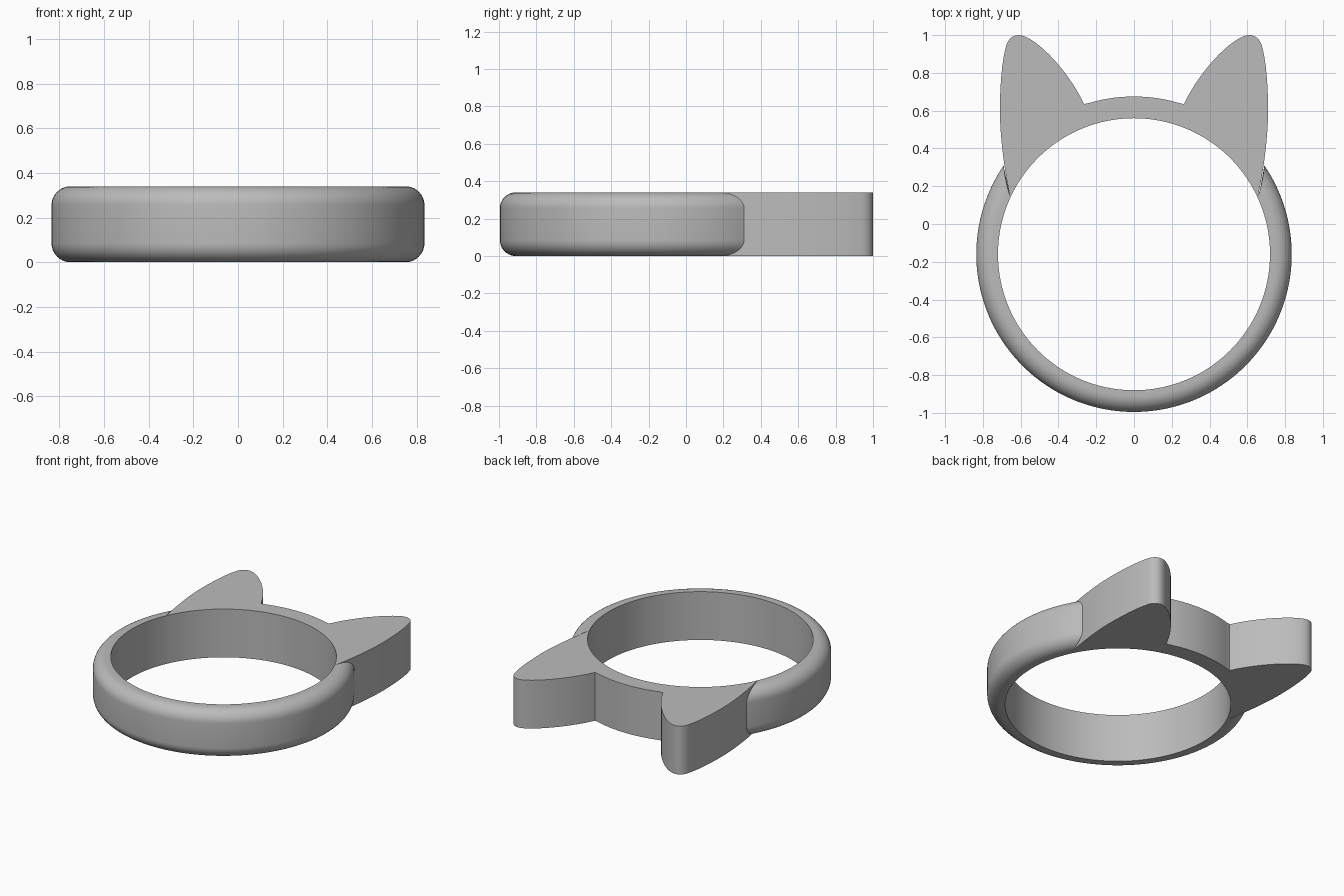
import bpy, bmesh, math
from mathutils import Vector
from mathutils.geometry import interpolate_bezier

cube = bpy.data.objects.get("Cube")
if cube:
    bpy.data.objects.remove(cube, do_unlink=True)

HEIGHT, INNER, OUTER, FILLET, CENTRE_Y = 0.34, 0.72, 0.835, 0.085, -0.16
IN_ANGLE, OUT_ANGLE = math.radians(24.6), math.radians(34.3)  # where ears meet the band

grey = bpy.data.materials.new("grey_metal")
grey.use_nodes = True
colour = (0.5, 0.5, 0.5, 1)
grey.diffuse_color = colour
grey.node_tree.nodes["Principled BSDF"].inputs["Base Color"].default_value = colour


def polar(r, a, z=0.0):
    return Vector((r * math.cos(a), CENTRE_Y + r * math.sin(a), z))


def finish(bm, name):
    bmesh.ops.recalc_face_normals(bm, faces=bm.faces)
    mesh = bpy.data.meshes.new(name)
    bm.to_mesh(mesh)
    bm.free()
    mesh.materials.append(grey)
    obj = bpy.data.objects.new(name, mesh)
    bpy.context.collection.objects.link(obj)
    bpy.ops.object.select_all(action='DESELECT')
    obj.select_set(True)
    bpy.context.view_layer.objects.active = obj
    bpy.ops.object.shade_smooth_by_angle(angle=math.radians(30))
    return obj


# Front band: rounded profile swept round the front, ending on the slanted ear edge
profile = [(INNER, 0), (INNER, HEIGHT)]
for mid_z, start in ((HEIGHT - FILLET, 90), (FILLET, 0)):
    for i in range(11):
        a = math.radians(start - 9 * i)
        profile.append((OUTER - FILLET + FILLET * math.cos(a), mid_z + FILLET * math.sin(a)))

bm = bmesh.new()
STEPS = 96
rows = []
for i in range(STEPS + 1):
    row = []
    for r, z in profile:
        end = IN_ANGLE + (OUT_ANGLE - IN_ANGLE) * (r - INNER) / (OUTER - INNER)
        a = end - (math.pi + 2 * end) * i / STEPS
        row.append(bm.verts.new(polar(r, a, z)))
    rows.append(row)
n = len(profile)
for a, b in zip(rows, rows[1:]):
    for j in range(n):
        bm.faces.new((a[j], a[(j + 1) % n], b[(j + 1) % n], b[j]))
bm.faces.new(rows[0])
bm.faces.new(rows[-1])
finish(bm, "front_band")

# Ear outline: outer side, rounded tip, inner side down to the back of the ring
ear_curves = [
    ((0.655, 0.14), (0.69, 0.30), (0.71, 0.48), (0.71, 0.60)),
    ((0.71, 0.60), (0.71, 0.72), (0.70, 0.86), (0.68, 0.93)),
    ((0.68, 0.93), (0.672, 0.975), (0.645, 1.0), (0.61, 1.0)),
    ((0.61, 1.0), (0.53, 1.0), (0.35, 0.82), (0.265, 0.635)),
]
ear = []
for c in ear_curves:
    ear += interpolate_bezier(*[Vector((x, y, 0)) for x, y in c], 16)[:-1]
ear.append(Vector((0.265, 0.635, 0)))
mirrored = [Vector((-p.x, p.y, 0)) for p in reversed(ear)]


def arc(r, a0, a1, count):
    return [polar(r, a0 + (a1 - a0) * i / count) for i in range(1, count)]


# Back of the ring with both ears, as one square-edged slab
back = math.atan2(0.635 - CENTRE_Y, 0.265)
outline = (ear + arc(OUTER, back, math.pi - back, 20) + mirrored
           + arc(INNER, math.pi - IN_ANGLE, IN_ANGLE, 48))
bm = bmesh.new()
base = bm.faces.new([bm.verts.new(p) for p in outline])
walls = bmesh.ops.extrude_face_region(bm, geom=[base])
bmesh.ops.translate(bm, vec=(0, 0, HEIGHT),
                    verts=[v for v in walls["geom"] if isinstance(v, bmesh.types.BMVert)])
finish(bm, "back_with_ears")
